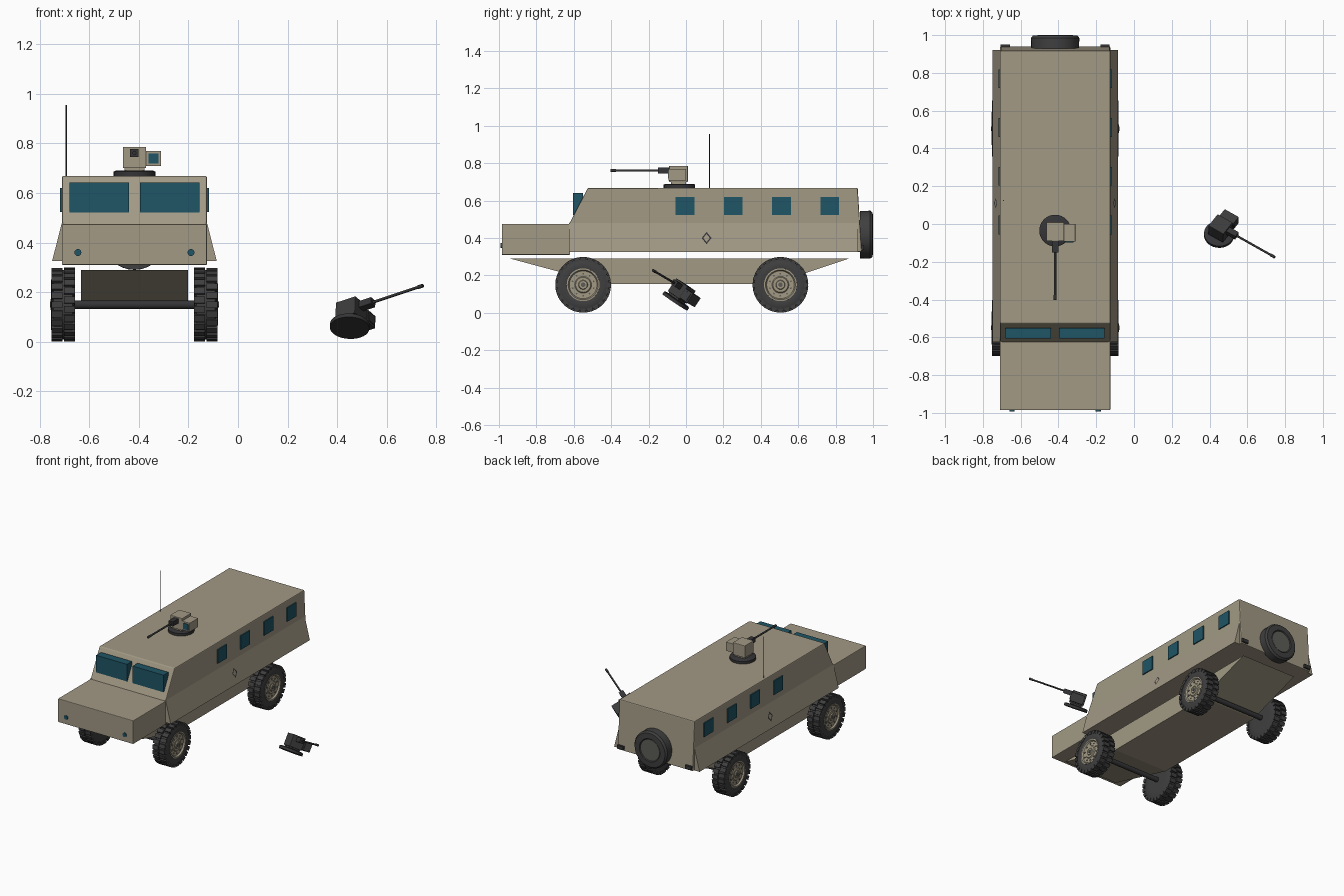
import bpy, bmesh, math
from mathutils import Matrix, Vector

if "Cube" in bpy.data.objects:
    bpy.data.objects.remove(bpy.data.objects["Cube"], do_unlink=True)

CX = -0.4175  # centre line of the vehicle
HALF = 0.2925  # half width of the body


def material(name, r, g, b):
    m = bpy.data.materials.new(name)
    m.use_nodes = True
    m.diffuse_color = (r, g, b, 1)
    bsdf = m.node_tree.nodes["Principled BSDF"]
    bsdf.inputs["Base Color"].default_value = (r, g, b, 1)
    bsdf.inputs["Roughness"].default_value = 0.8
    return m


SAND = material("sand paint", 0.36, 0.32, 0.235)
GLASS = material("teal glass", 0.014, 0.09, 0.13)
RUBBER = material("dark rubber", 0.05, 0.05, 0.05)
METAL = material("gun metal", 0.035, 0.035, 0.038)
COVER = material("grey cover", 0.11, 0.108, 0.095)
BURNT = material("burnt metal", 0.045, 0.045, 0.045)


def finish(name, bm, mat, matrix=None, bevel=0, smooth=False):
    if matrix:
        bm.transform(matrix)
    bmesh.ops.recalc_face_normals(bm, faces=bm.faces)
    mesh = bpy.data.meshes.new(name)
    bm.to_mesh(mesh)
    bm.free()
    mesh.materials.append(mat)
    ob = bpy.data.objects.new(name, mesh)
    bpy.context.collection.objects.link(ob)
    if bevel:
        mod = ob.modifiers.new("soft edges", "BEVEL")
        mod.width = bevel
        mod.segments = 2
    if smooth:
        bpy.ops.object.select_all(action="DESELECT")
        ob.select_set(True)
        bpy.context.view_layer.objects.active = ob
        bpy.ops.object.shade_smooth_by_angle(angle=math.radians(35))
    return ob


def add_box(bm, lo, hi, matrix=Matrix()):
    lo, hi = Vector(lo), Vector(hi)
    fit = Matrix.Translation((lo + hi) / 2) @ Matrix.Diagonal((*(hi - lo), 1))
    bmesh.ops.create_cube(bm, size=1, matrix=matrix @ fit)


def box(name, lo, hi, mat, matrix=None, bevel=0):
    bm = bmesh.new()
    add_box(bm, lo, hi)
    return finish(name, bm, mat, matrix, bevel)


def extrude(name, outline, step, mat, bevel=0):
    """Solid from a 3D outline pushed along a vector."""
    bm = bmesh.new()
    face = bm.faces.new([bm.verts.new(p) for p in outline])
    new = bmesh.ops.extrude_face_region(bm, geom=[face])["geom"]
    bmesh.ops.translate(bm, vec=step, verts=[v for v in new if isinstance(v, bmesh.types.BMVert)])
    return finish(name, bm, mat, None, bevel)


def lathe(name, profile, mat, matrix=None, sides=32):
    """Turn (radius, height) points about the local z axis, ends capped."""
    bm = bmesh.new()
    turn = [2 * math.pi * i / sides for i in range(sides)]
    rings = [[bm.verts.new((r * math.cos(a), r * math.sin(a), h)) for a in turn] for r, h in profile]
    for low, high in zip(rings, rings[1:]):
        for i in range(sides):
            j = (i + 1) % sides
            bm.faces.new((low[i], low[j], high[j], high[i]))
    bm.faces.new(rings[0])
    bm.faces.new(rings[-1])
    return finish(name, bm, mat, matrix, 0, True)


def rod(name, start, end, radius, mat, matrix=None, sides=16):
    start, end = Vector(start), Vector(end)
    line = end - start
    place = Matrix.Translation(start) @ line.to_track_quat("Z", "Y").to_matrix().to_4x4()
    full = matrix @ place if matrix else place
    return lathe(name, [(radius, 0), (radius, line.length)], mat, full, sides)


def side_solid(name, profile, half, mat, bevel=0):
    outline = [(CX - half, y, z) for y, z in profile]
    return extrude(name, outline, (2 * half, 0, 0), mat, bevel)


# Hull
side_solid("cabin", [(-0.625, 0.325), (-0.625, 0.475), (-0.525, 0.668), (0.918, 0.668), (0.94, 0.325)],
           HALF, SAND, 0.006)
box("hood", (CX - HALF, -0.985, 0.31), (CX + HALF, -0.62, 0.475), SAND, None, 0.004)
side_solid("belly", [(-0.94, 0.29), (-0.43, 0.153), (0.46, 0.153), (0.87, 0.29)], 0.215, SAND)

# Parts repeated on both sides
for s, side in ((1, "left"), (-1, "right")):
    def px(x):
        return CX + s * x

    # Flared side skirt
    extrude("skirt_" + side, [(px(HALF - 0.01), -0.625, 0.325), (px(0.332), -0.625, 0.325),
                              (px(HALF), -0.625, 0.48), (px(HALF - 0.01), -0.625, 0.48)],
            (0, 1.545, 0), SAND)

    # Diamond frame lying on the sloped skirt
    bm = bmesh.new()
    for i in range(4):
        quad = []
        for k, size in ((i, 0.033), (i + 1, 0.033), (i + 1, 0.022), (i, 0.022)):
            a = k * math.pi / 2
            z = 0.4 + size * math.sin(a)
            slope = HALF + (0.48 - z) / 0.155 * (0.332 - HALF)
            quad.append(bm.verts.new((px(slope + 0.002), 0.11 + 0.8 * size * math.cos(a), z)))
        bm.faces.new(quad)
    finish("side_marker_" + side, bm, METAL)

    # Windows and lamps
    for n in range(4):
        y = -0.055 + 0.258 * n
        xs = sorted((px(HALF - 0.01), px(0.3)))
        box(f"side_window_{side}_{n}", (xs[0], y, 0.523), (xs[1], y + 0.1, 0.62), GLASS)
    xs = sorted((px(0.022), px(0.262)))
    box("windscreen_" + side, (xs[0], -0.605, 0.522), (xs[1], -0.55, 0.642), GLASS)
    rod("headlight_" + side, (px(0.228), -0.98, 0.36), (px(0.228), -0.992, 0.36), 0.014, GLASS)
    xs = sorted((px(0.24), px(0.288)))
    box("tail_lamp_" + side, (xs[0], 0.93, 0.335), (xs[1], 0.951, 0.36), METAL)

    # Wheels, local z pointing outward
    for y, end in ((-0.55, "front"), (0.505, "rear")):
        tag = f"{end}_{side}"
        hub = Matrix.Translation((px(0.2875), y, 0.15)) @ Matrix.Rotation(s * math.pi / 2, 4, "Y")
        lathe("tyre_" + tag, [(0.086, 0.03), (0.088, 0.046), (0.1, 0.048), (0.128, 0.045), (0.14, 0.038),
                              (0.14, -0.038), (0.128, -0.045), (0.088, -0.047)], RUBBER, hub, 40)
        bm = bmesh.new()
        for row in (0, 1):
            for i in range(24):
                spin = Matrix.Rotation(2 * math.pi * (i + row / 2) / 24, 4, "Z")
                base = 0.003 - 0.05 * row
                add_box(bm, (0.126, -0.0135, base), (0.1485, 0.0135, base + 0.044), spin)
        finish("tread_" + tag, bm, RUBBER, hub)
        lathe("rim_" + tag, [(0.088, 0.03), (0.088, 0.048), (0.08, 0.049), (0.074, 0.039), (0.045, 0.039),
                             (0.04, 0.044), (0.025, 0.044), (0.022, 0.05)], SAND, hub)
        lathe("hub_cap_" + tag, [(0.012, 0.04), (0.012, 0.053)], COVER, hub, 16)
        bm = bmesh.new()
        for i in range(10):
            spin = Matrix.Rotation(2 * math.pi * i / 10, 4, "Z")
            add_box(bm, (0.055, -0.004, 0.036), (0.063, 0.004, 0.043), spin)
        finish("bolts_" + tag, bm, COVER, hub)

# Axles, spare wheel and antenna
for y, end in ((-0.55, "front"), (0.505, "rear")):
    rod("axle_" + end, (CX - 0.245, y, 0.15), (CX + 0.245, y, 0.15), 0.017, METAL)
back = Matrix.Translation((CX, 0.93, 0.418)) @ Matrix.Rotation(-math.pi / 2, 4, "X")
lathe("spare_tyre", [(0.127, 0), (0.128, 0.055), (0.118, 0.068), (0.08, 0.07), (0.074, 0.062)], RUBBER, back)
lathe("spare_cover", [(0.074, 0.06), (0.074, 0.066)], COVER, back)
rod("antenna", (-0.692, 0.125, 0.66), (-0.692, 0.125, 0.955), 0.003, METAL, None, 8)


# Remote gun mount, built around the centre of its base disc
def gun_mount(prefix, matrix, paint, glass, metal):
    lathe(prefix + "_base", [(0.084, 0), (0.084, 0.018), (0.076, 0.022)], metal, matrix)
    box(prefix + "_pedestal", (-0.04, -0.045, 0.018), (0.04, 0.035, 0.035), paint, matrix)
    box(prefix + "_housing", (-0.047, -0.055, 0.032), (0.047, 0.045, 0.118), paint, matrix, 0.003)
    box(prefix + "_sight", (0.047, -0.058, 0.04), (0.107, 0.036, 0.102), paint, matrix, 0.002)
    box(prefix + "_sight_glass", (0.056, -0.062, 0.05), (0.098, -0.05, 0.092), glass, matrix)
    box(prefix + "_receiver", (-0.017, -0.115, 0.077), (0.017, -0.05, 0.109), metal, matrix)
    rod(prefix + "_barrel", (0, -0.1, 0.093), (0, -0.365, 0.093), 0.006, metal, matrix, 12)
    rod(prefix + "_muzzle", (0, -0.34, 0.093), (0, -0.368, 0.093), 0.008, metal, matrix, 12)


gun_mount("roof_gun", Matrix.Translation((CX, -0.035, 0.668)), SAND, GLASS, METAL)

# Wrecked mount lying beside the vehicle
aim = Vector((0.836, -0.472, 0.278)).normalized()
across = aim.cross(Vector((-0.04, -0.55, -0.83))).normalized()
axes = Matrix((across, -aim, across.cross(-aim))).transposed().to_4x4()
wreck = Matrix.Translation((0.45, -0.06, 0.056)) @ axes @ Matrix.Scale(0.95, 4)
gun_mount("wrecked_gun", wreck, BURNT, BURNT, METAL)
